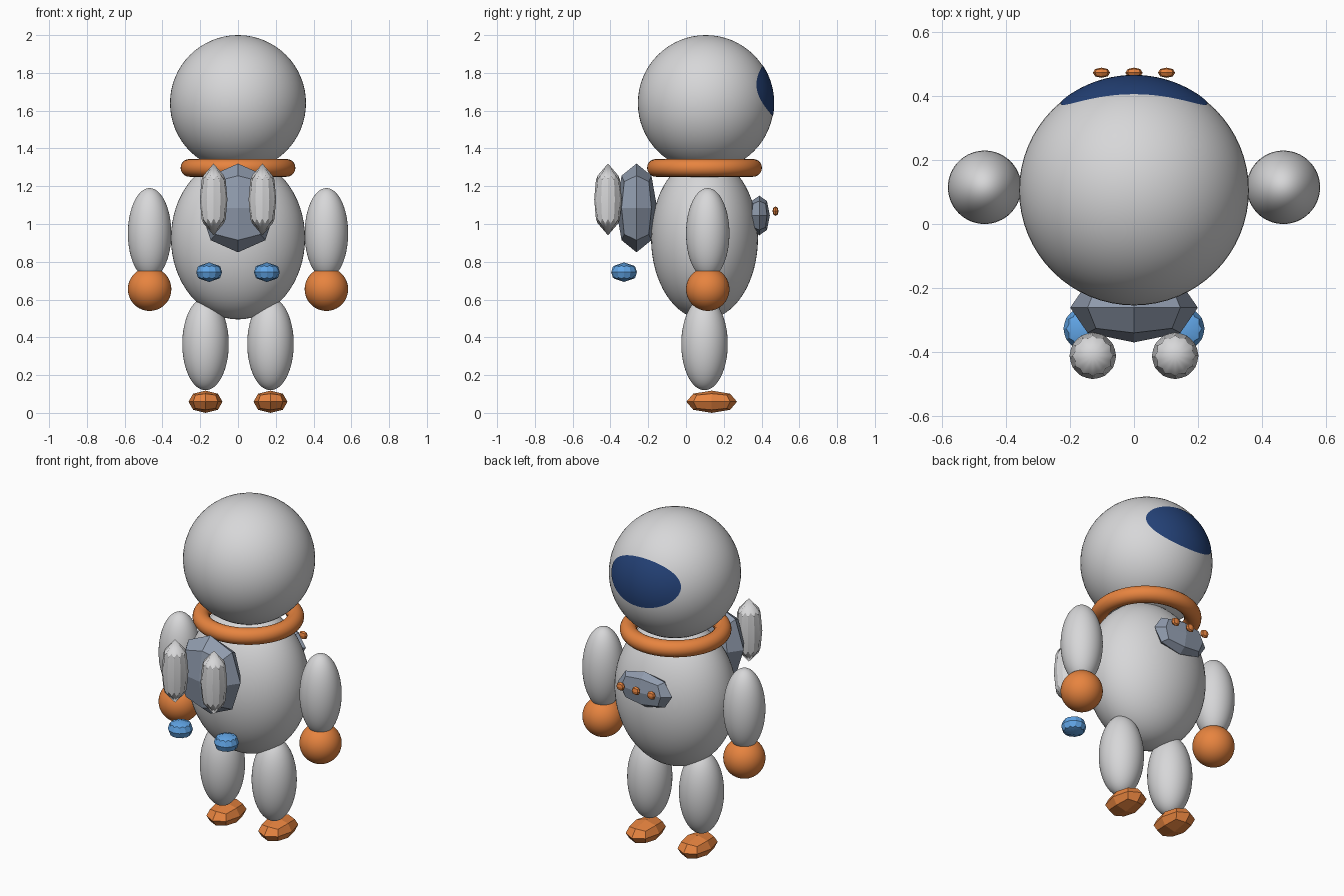
import bpy, bmesh, math
from mathutils import Vector

cube = bpy.data.objects.get("Cube")
if cube:
    bpy.data.objects.remove(cube, do_unlink=True)


def material(name, color):
    m = bpy.data.materials.new(name)
    m.use_nodes = True
    m.diffuse_color = (*color, 1)
    m.node_tree.nodes["Principled BSDF"].inputs["Base Color"].default_value = (*color, 1)
    return m


SUIT = material("suit grey", (0.68, 0.68, 0.69))
ORANGE = material("orange", (0.8, 0.23, 0.05))
PACK = material("slate", (0.28, 0.33, 0.42))
BLUE = material("sky blue", (0.12, 0.38, 0.8))
NAVY = material("visor navy", (0.018, 0.055, 0.19))


def finish(name, mat, center, half=None, subdivide=False, smooth=True):
    """Name, soften, fit to half extents, place and shade the active primitive."""
    ob = bpy.context.object
    ob.name = ob.data.name = name
    if subdivide:
        ob.modifiers.new("round", 'SUBSURF').levels = 1
        bpy.ops.object.modifier_apply(modifier="round")
    if half:
        for axis in range(3):
            size = max(abs(v.co[axis]) for v in ob.data.vertices)
            for v in ob.data.vertices:
                v.co[axis] *= half[axis] / size
    ob.location = center
    ob.data.materials.append(mat)
    if smooth:
        bpy.ops.object.shade_smooth_by_angle(angle=math.radians(30))
    return ob


def ball(name, mat, center, half):
    bpy.ops.mesh.primitive_uv_sphere_add(segments=64, ring_count=32)
    return finish(name, mat, center, half)


def soft_box(name, mat, center, half):
    bpy.ops.mesh.primitive_cube_add()
    return finish(name, mat, center, half, True, False)


def soft_tube(name, mat, center, half):
    bpy.ops.mesh.primitive_cylinder_add(vertices=12)
    return finish(name, mat, center, half, True)


# Head, body and collar
HEAD, RADIUS = Vector((0, 0.105, 1.64)), 0.36
ball("head", SUIT, HEAD, (RADIUS,) * 3)
ball("body", SUIT, (0, 0.098, 0.925), (0.355, 0.283, 0.43))
bpy.ops.mesh.primitive_torus_add(major_radius=0.257, minor_radius=0.047,
                                 major_segments=64, minor_segments=20)
finish("collar", ORANGE, (0, 0.098, 1.297))

# Visor: an oval patch wrapped onto the head
bm = bmesh.new()
bmesh.ops.create_circle(bm, cap_ends=True, cap_tris=True, segments=64, radius=1)
for _ in range(3):
    spokes = [e for e in bm.edges if not e.is_boundary]
    bmesh.ops.subdivide_edges(bm, edges=spokes, cuts=1)
bmesh.ops.triangulate(bm, faces=bm.faces[:])
for v in bm.verts:
    x, z = v.co.x * 0.23, v.co.y * 0.135 + 0.065
    v.co = (x, math.sqrt((RADIUS + 0.002) ** 2 - x * x - z * z), z)
bmesh.ops.recalc_face_normals(bm, faces=bm.faces[:])
if sum((f.normal.y for f in bm.faces)) < 0:
    bmesh.ops.reverse_faces(bm, faces=bm.faces[:])
for f in bm.faces:
    f.smooth = True
mesh = bpy.data.meshes.new("visor")
bm.to_mesh(mesh)
bm.free()
mesh.materials.append(NAVY)
visor = bpy.data.objects.new("visor", mesh)
visor.location = HEAD
bpy.context.collection.objects.link(visor)

# Limbs, tanks and nozzles in pairs
for side, s in (("left", 1), ("right", -1)):
    ball(side + "_arm", SUIT, (s * 0.468, 0.115, 0.95), (0.115, 0.115, 0.24))
    ball(side + "_hand", ORANGE, (s * 0.468, 0.115, 0.655), (0.115, 0.115, 0.115))
    ball(side + "_leg", SUIT, (s * 0.172, 0.098, 0.365), (0.123, 0.123, 0.245))
    soft_box(side + "_foot", ORANGE, (s * 0.172, 0.136, 0.059), (0.09, 0.134, 0.059))
    soft_tube(side + "_tank", SUIT, (s * 0.129, -0.413, 1.13), (0.073, 0.073, 0.19))
    soft_tube(side + "_nozzle", BLUE, (s * 0.153, -0.328, 0.745), (0.068, 0.068, 0.052))

# Backpack and chest panel with its buttons
soft_box("backpack", PACK, (0, -0.262, 1.085), (0.2, 0.109, 0.235))
soft_box("chest_panel", PACK, (0, 0.388, 1.045), (0.18, 0.056, 0.105))
for i, x in enumerate((-0.102, 0, 0.102)):
    soft_box("button_%d" % (i + 1), ORANGE, (x, 0.474, 1.068), (0.027, 0.016, 0.025))
